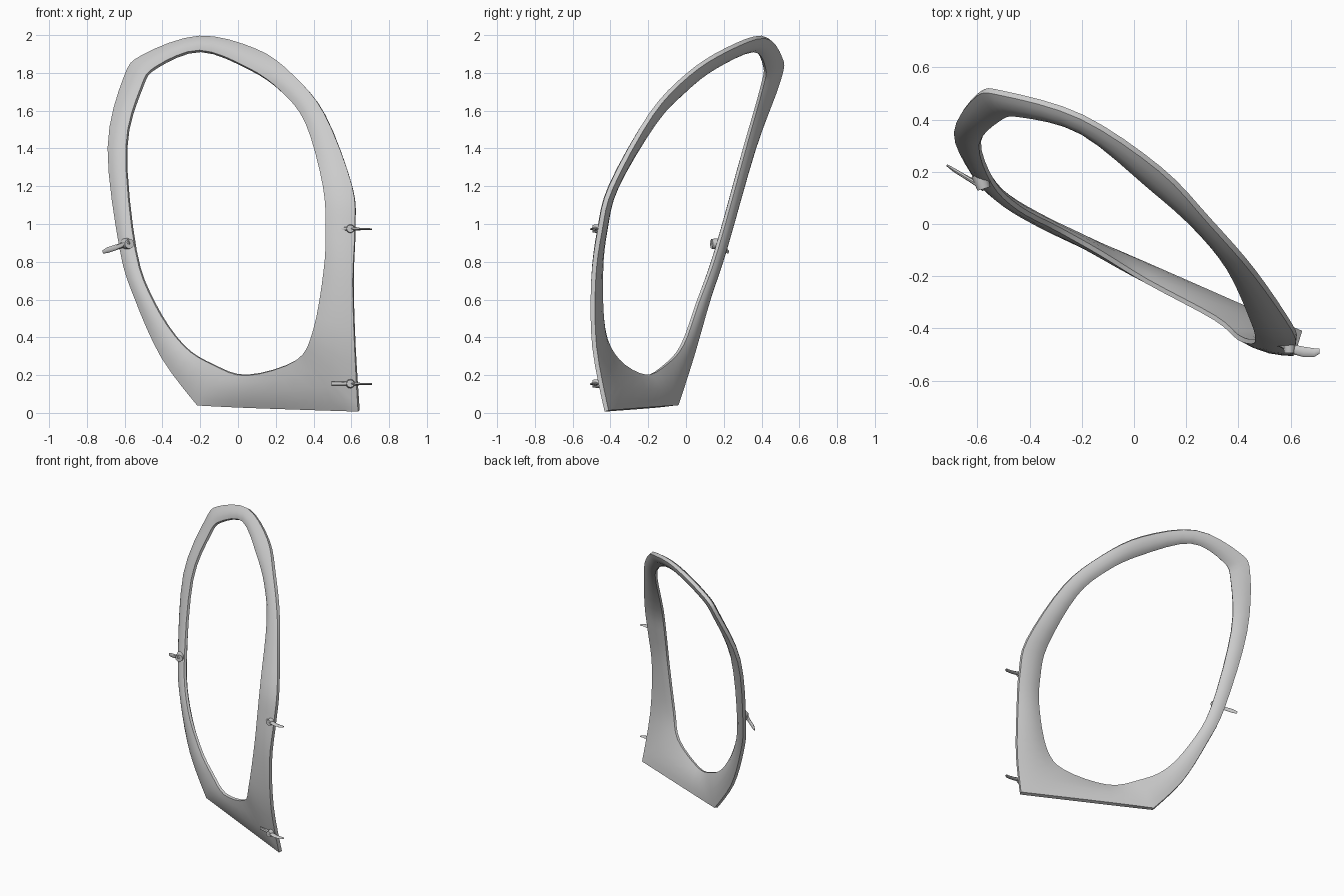
import bpy, bmesh, math
from mathutils import Vector

if "Cube" in bpy.data.objects:
    bpy.data.objects.remove(bpy.data.objects["Cube"])

# Matching stations on the rim: outer edge and inner edge, from the lower right corner upward
OUTER = [(.64, -.42, .01), (.62, -.485, .35), (.61, -.49, .7), (.62, -.455, .97), (.605, -.395, 1.2),
         (.46, -.185, 1.58), (.29, .01, 1.79), (.1, .21, 1.92), (-.2, .41, 1.99), (-.5, .5, 1.89),
         (-.6, .495, 1.77), (-.685, .36, 1.4), (-.62, .205, .86), (-.54, .12, .6), (-.40, .03, .29),
         (-.21, -.05, .04), (.05, -.16, .03)]
INNER = [(.31, -.36, .28), (.40, -.435, .44), (.455, -.45, .75), (.465, -.43, .97), (.45, -.37, 1.2),
         (.36, -.17, 1.53), (.23, -.01, 1.70), (.06, .14, 1.82), (-.2, .35, 1.915), (-.43, .415, 1.83),
         (-.51, .40, 1.72), (-.59, .31, 1.4), (-.54, .16, .86), (-.44, .06, .58), (-.29, -.02, .36),
         (-.13, -.11, .255), (.05, -.22, .2)]
CORNERS = {0, 15}
STEPS = 4


def closed_curve(points, corners=()):
    """Smooth closed curve through the points, sharp at the corners."""
    p = [Vector(q) for q in points]
    n = len(p)
    tan = [Vector() if i in corners else (p[(i + 1) % n] - p[i - 1]) / 2 for i in range(n)]
    out = []
    for i in range(n):
        j = (i + 1) % n
        for s in range(STEPS):
            t = s / STEPS
            out.append(p[i] * (2*t**3 - 3*t*t + 1) + tan[i] * (t**3 - 2*t*t + t)
                       + p[j] * (3*t*t - 2*t**3) + tan[j] * (t**3 - t*t))
    return out


def finish(name, bm, angle=40):
    bmesh.ops.recalc_face_normals(bm, faces=bm.faces)
    me = bpy.data.meshes.new(name)
    bm.to_mesh(me)
    bm.free()
    ob = bpy.data.objects.new(name, me)
    bpy.context.collection.objects.link(ob)
    bpy.ops.object.select_all(action='DESELECT')
    ob.select_set(True)
    bpy.context.view_layer.objects.active = ob
    bpy.ops.object.shade_smooth_by_angle(angle=math.radians(angle))
    return ob


def skin(bm, rings, closed):
    """Bridge successive vertex rings with quads."""
    rows = [[bm.verts.new(v) for v in r] for r in rings]
    k = len(rows[0])
    for i in range(len(rows) if closed else len(rows) - 1):
        a, b = rows[i], rows[(i + 1) % len(rows)]
        for j in range(k):
            bm.faces.new((a[j], a[(j + 1) % k], b[(j + 1) % k], b[j]))
    if not closed:
        bm.faces.new(rows[0])
        bm.faces.new(rows[-1][::-1])


# Rim: lens-shaped section swept between the two edges
outer, inner = closed_curve(OUTER, CORNERS), closed_curve(INNER)
SECTION = [(0, .012), (.2, .02), (.5, .025), (.8, .02), (1, .009)]
rings = []
n = len(outer)
for i in range(n):
    along = inner[(i + 1) % n] - inner[i - 1] + outer[(i + 1) % n] - outer[i - 1]
    across = inner[i] - outer[i]
    nrm = along.cross(across).normalized()
    front = [outer[i] + across * f + nrm * h for f, h in SECTION]
    back = [outer[i] + across * f - nrm * h for f, h in SECTION]
    rings.append(front + back[::-1])
bm = bmesh.new()
skin(bm, rings, True)
finish("oval_frame", bm, 50)


def paddle(name, stations, side, sides=8):
    """Flattened tapering bar; each station is centre, half width, half thickness."""
    side = Vector(side).normalized()
    axis = (Vector(stations[-1][0]) - Vector(stations[0][0])).normalized()
    up = axis.cross(side).normalized()
    bm = bmesh.new()
    skin(bm, [[Vector(c) + side * w * math.cos(2*math.pi*k/sides) + up * h * math.sin(2*math.pi*k/sides)
               for k in range(sides)] for c, w, h in stations], False)
    return finish(name, bm)


def stud(name, a, b, radius):
    """Short round stud from a to b."""
    axis = Vector(b) - Vector(a)
    bm = bmesh.new()
    bmesh.ops.create_cone(bm, cap_ends=True, segments=12, radius1=radius, radius2=radius * .8, depth=axis.length)
    ob = finish(name, bm)
    ob.rotation_euler = axis.to_track_quat('Z', 'Y').to_euler()
    ob.location = (Vector(a) + Vector(b)) / 2


# Two latches on the right side
for label, z in (("upper", .975), ("lower", .155)):
    paddle(label + "_latch_lever", [((.495, -.445, z), .006, .011), ((.56, -.46, z), .012, .01),
           ((.60, -.478, z), .018, .012), ((.65, -.49, z - .002), .02, .006),
           ((.69, -.493, z - .002), .017, .005), ((.71, -.487, z - .002), .01, .004)], (0, 1, 0))
    stud(label + "_latch_stud", (.595, -.45, z), (.595, -.495, z), .025)

# Single latch on the left side
paddle("left_latch_lever", [((-.575, .135, .905), .012, .01), ((-.62, .165, .885), .014, .009),
       ((-.69, .207, .862), .015, .007), ((-.715, .224, .852), .009, .004)], (-.3, .1, 1))
stud("left_latch_stud", (-.592, .19, .895), (-.575, .135, .895), .032)
